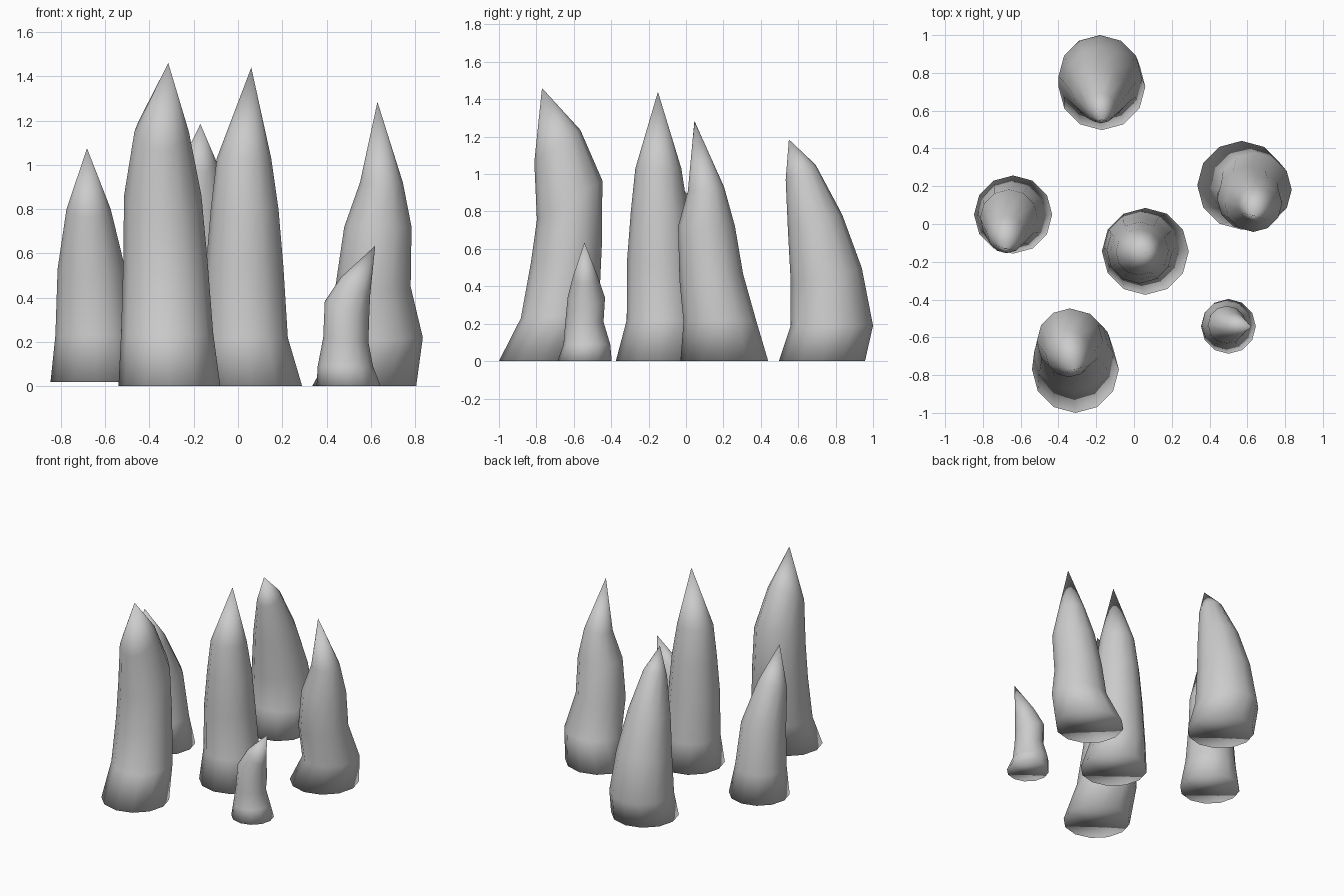
import bpy, bmesh
from math import cos, sin, pi

SIDES = 12


def spike(name, rings, tip):
    """Bent cone: rings are (x, y, z, radius, slope_x, slope_y), closed by a tip and a base cap."""
    bm = bmesh.new()
    loops = []
    for x, y, z, r, sx, sy in rings:
        loop = []
        for i in range(SIDES):
            dx, dy = r * cos(2 * pi * i / SIDES), r * sin(2 * pi * i / SIDES)
            loop.append(bm.verts.new((x + dx, y + dy, z + sx * dx + sy * dy)))
        loops.append(loop)
    apex = bm.verts.new(tip)
    for i in range(SIDES):
        j = (i + 1) % SIDES
        for a, b in zip(loops, loops[1:]):
            bm.faces.new((a[i], a[j], b[j], b[i]))
        bm.faces.new((loops[-1][i], loops[-1][j], apex))
    bm.faces.new(loops[0][::-1])
    for f in bm.faces:
        f.smooth = True
    mesh = bpy.data.meshes.new(name)
    bm.to_mesh(mesh)
    bm.free()
    bpy.context.collection.objects.link(bpy.data.objects.new(name, mesh))


# Tall front-left spike, hooked towards the front
spike("front_left_spike", [
    (-.31, -.77, 0, .23, 0, 0), (-.32, -.675, .24, .208, 0, .05),
    (-.328, -.64, .57, .19, 0, .25), (-.34, -.622, .86, .175, 0, .6),
    (-.345, -.688, 1.15, .123, 0, .7)], (-.315, -.77, 1.46))

# Straight central spike
spike("centre_spike", [
    (.06, -.145, 0, .23, 0, 0), (.035, -.127, .22, .19, 0, 0),
    (.03, -.14, .54, .175, 0, 0), (.03, -.142, .8, .153, 0, 0),
    (.027, -.148, 1.03, .123, 0, 0)], (.06, -.15, 1.44))

# Rear spike, curving towards the front
spike("back_spike", [
    (-.17, .727, 0, .23, 0, 0), (-.18, .78, .19, .22, 0, 0),
    (-.18, .75, .46, .19, 0, .2), (-.18, .69, .74, .145, 0, .3),
    (-.175, .613, 1.01, .08, 0, .5)], (-.17, .55, 1.185))

# Right spike
spike("right_spike", [
    (.57, .205, 0, .235, 0, 0), (.64, .182, .21, .195, .05, 0),
    (.61, .135, .45, .17, 0, .1), (.632, .11, .72, .152, 0, 0),
    (.648, .107, .92, .097, 0, .1)], (.63, .045, 1.285))

# Left spike
spike("left_spike", [
    (-.64, .05, .02, .207, 0, 0), (-.65, .045, .23, .175, 0, 0),
    (-.662, .03, .53, .153, 0, .2), (-.675, -.055, .8, .1, 0, .4)],
    (-.682, -.13, 1.075))

# Small front-right spike, leaning right
spike("small_spike", [
    (.5, -.542, 0, .145, 0, 0), (.485, -.53, .09, .125, 0, 0),
    (.487, -.543, .21, .102, -.1, 0), (.492, -.533, .34, .1, -.43, 0),
    (.53, -.538, .45, .067, -.6, 0)], (.62, -.543, .635))
